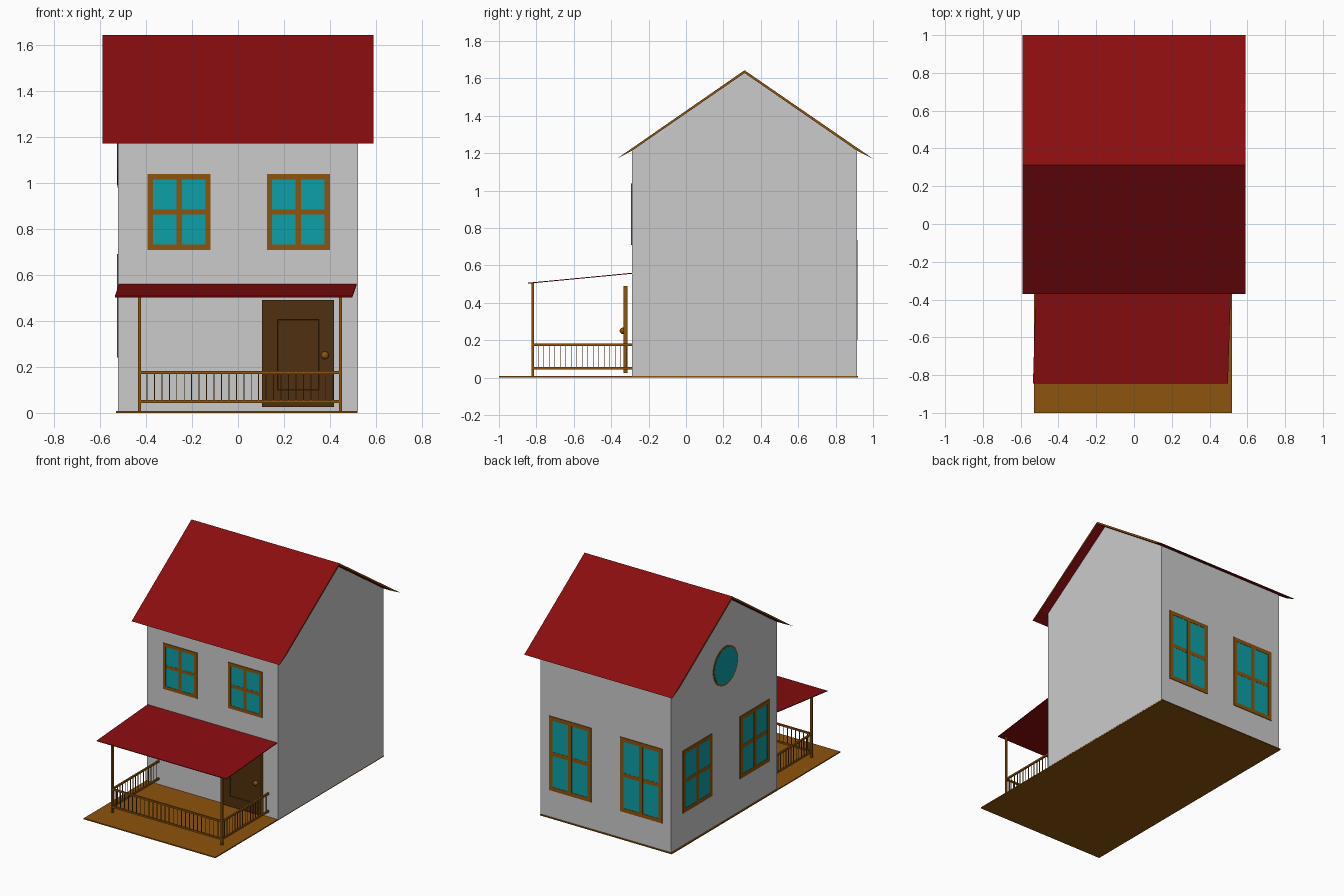
import bpy, bmesh
from math import pi
from mathutils import Matrix, Vector

if "Cube" in bpy.data.objects:
    bpy.data.objects.remove(bpy.data.objects["Cube"])


def material(name, rgb):
    m = bpy.data.materials.new(name)
    m.diffuse_color = (*rgb, 1)
    m.use_nodes = True
    m.node_tree.nodes["Principled BSDF"].inputs["Base Color"].default_value = m.diffuse_color
    return m


RED = material("roof_red", (0.25, 0.004, 0.005))
WOOD = material("wood", (0.27, 0.088, 0.004))
DARK = material("dark_wood", (0.08, 0.029, 0.005))
GLASS = material("glass", (0.004, 0.345, 0.385))
GREY = material("wall_grey", (0.55, 0.55, 0.55))


def finish(name, bm, *mats):
    bmesh.ops.recalc_face_normals(bm, faces=bm.faces)
    me = bpy.data.meshes.new(name)
    bm.to_mesh(me)
    bm.free()
    for m in mats:
        me.materials.append(m)
    ob = bpy.data.objects.new(name, me)
    bpy.context.collection.objects.link(ob)
    return ob


def add_box(bm, lo, hi, mat=Matrix()):
    lo, hi = Vector(lo), Vector(hi)
    m = mat @ Matrix.Translation((lo + hi) / 2) @ Matrix.Diagonal((*(hi - lo), 1))
    return bmesh.ops.create_cube(bm, size=1, matrix=m)


def boxes(name, spans, mat, matrix=Matrix()):
    bm = bmesh.new()
    for lo, hi in spans:
        add_box(bm, lo, hi, matrix)
    return finish(name, bm, mat)


def prism(name, profile, x0, x1, *mats):
    """Extrude a y-z profile along x; end caps take the second material."""
    bm = bmesh.new()
    face = bm.faces.new([bm.verts.new((x0, y, z)) for y, z in profile])
    ext = bmesh.ops.extrude_face_region(bm, geom=[face], use_keep_orig=True)["geom"]
    bmesh.ops.translate(bm, vec=(x1 - x0, 0, 0),
                        verts=[v for v in ext if isinstance(v, bmesh.types.BMVert)])
    bm.normal_update()
    if len(mats) > 1:
        for f in bm.faces:
            f.material_index = int(abs(f.normal.x) > 0.9)
    return finish(name, bm, *mats)


def window(name, pos, turn, w, h):
    """Four-pane window; local -y points out of the wall."""
    m = Matrix.Translation(pos) @ Matrix.Rotation(turn, 4, 'Z')
    t, d, a, b = 0.023 * w / 0.27, -0.005, w / 2, h / 2
    boxes(name + "_glass", [((-a + t, -0.003, -b + t), (a - t, 0.004, b - t))], GLASS, m)
    boxes(name + "_frame", [
        ((-a, d, -b), (-a + t, 0.004, b)), ((a - t, d, -b), (a, 0.004, b)),
        ((-a + t, d, -b), (a - t, 0.004, -b + t)), ((-a + t, d, b - t), (a - t, 0.004, b)),
        ((-t / 2, d, -b + t), (t / 2, 0.004, b - t)),
        ((-a + t, d + 0.001, -t / 2), (a - t, 0.004, t / 2))], WOOD, m)


# Base and walls
boxes("base", [((-0.53, -1, 0), (0.52, 0.92, 0.008))], WOOD)
prism("walls", [(-0.29, 0.008), (0.913, 0.008), (0.913, 1.214), (0.313, 1.63), (-0.29, 1.214)],
      -0.521, 0.521, GREY)

# Main roof with wooden gable edges
prism("main_roof", [(-0.37, 1.17), (-0.29, 1.212), (0.313, 1.628), (0.916, 1.212),
                    (1.0, 1.17), (0.313, 1.643)], -0.59, 0.59, RED, WOOD)

# Windows on front, back and left walls
for i, s in enumerate((-1, 1)):
    window(f"front_window_{i}", (0.003 + s * 0.259, -0.29, 0.873), 0, 0.274, 0.33)
    window(f"back_window_{i}", (s * 0.283, 0.913, 0.468), pi, 0.335, 0.535)
    window(f"left_window_{i}", (-0.521, 0.29 + s * 0.325, 0.465), -pi / 2, 0.335, 0.45)

# Round gable window
turn = Matrix.Translation((-0.521, 0.296, 1.12)) @ Matrix.Rotation(pi / 2, 4, 'Y')
for name, r, depth, mat in (("round_window_frame", 0.140, 0.007, WOOD),
                            ("round_window_glass", 0.129, 0.010, GLASS)):
    bm = bmesh.new()
    bmesh.ops.create_cone(bm, cap_ends=True, segments=32, radius1=r, radius2=r,
                          depth=depth, matrix=turn)
    finish(name, bm, mat)

# Porch roof: thin sloping sheet, slightly skewed
bm = bmesh.new()
sheet = bm.faces.new([bm.verts.new(p) for p in (
    (-0.518, -0.288, 0.560), (-0.535, -0.845, 0.507),
    (0.497, -0.845, 0.507), (0.515, -0.288, 0.560))])
under = bmesh.ops.extrude_face_region(bm, geom=[sheet], use_keep_orig=True)["geom"]
bmesh.ops.translate(bm, vec=(0, 0, -0.005),
                    verts=[v for v in under if isinstance(v, bmesh.types.BMVert)])
finish("porch_roof", bm, RED)

# Porch posts, rails and balusters
X0, X1, Y0, Y1, R = -0.428, 0.446, -0.82, -0.29, 0.007
boxes("porch_posts", [((x - R, Y0 - R, 0.008), (x + R, Y0 + R, 0.505)) for x in (X0, X1)], WOOD)
rails, bars = [], []
for z in (0.05, 0.176):
    rails.append(((X0, Y0 - 0.006, z - 0.006), (X1, Y0 + 0.006, z + 0.006)))
    rails += [((x - 0.006, Y0, z - 0.006), (x + 0.006, Y1, z + 0.006)) for x in (X0, X1)]
spots = [(X0 + (X1 - X0) * i / 27, Y0) for i in range(1, 27)]
spots += [(x, Y0 + (Y1 - Y0) * i / 18) for x in (X0, X1) for i in range(1, 18)]
for x, y in spots:
    bars.append(((x - 0.002, y - 0.002, 0.05), (x + 0.002, y + 0.002, 0.176)))
boxes("porch_balusters", bars, WOOD)
boxes("porch_rails", rails, WOOD)

# Door with a recessed panel and lighter edges
bm = bmesh.new()
add_box(bm, (0.105, -0.334, 0.025), (0.418, -0.313, 0.49))
bm.normal_update()
front = min(bm.faces, key=lambda f: f.calc_center_median().y)
bmesh.ops.inset_region(bm, faces=[front], thickness=0.066, use_even_offset=True)
for v in front.verts:  # panel sits slightly lower in height than the even border
    v.co.z += 0.008 if v.co.z < 0.25 else -0.019
bmesh.ops.inset_region(bm, faces=[front], thickness=0.002, depth=-0.004, use_even_offset=True)
bm.normal_update()
for f in bm.faces:
    side = max(abs(f.normal.x), abs(f.normal.z)) > 0.9
    f.material_index = int(side)
finish("door", bm, DARK, WOOD)

# Door knob
bm = bmesh.new()
bmesh.ops.create_uvsphere(bm, u_segments=16, v_segments=10, radius=0.017,
                          matrix=Matrix.Translation((0.378, -0.338, 0.25)))
for f in bm.faces:
    f.smooth = True
finish("door_knob", bm, WOOD)
